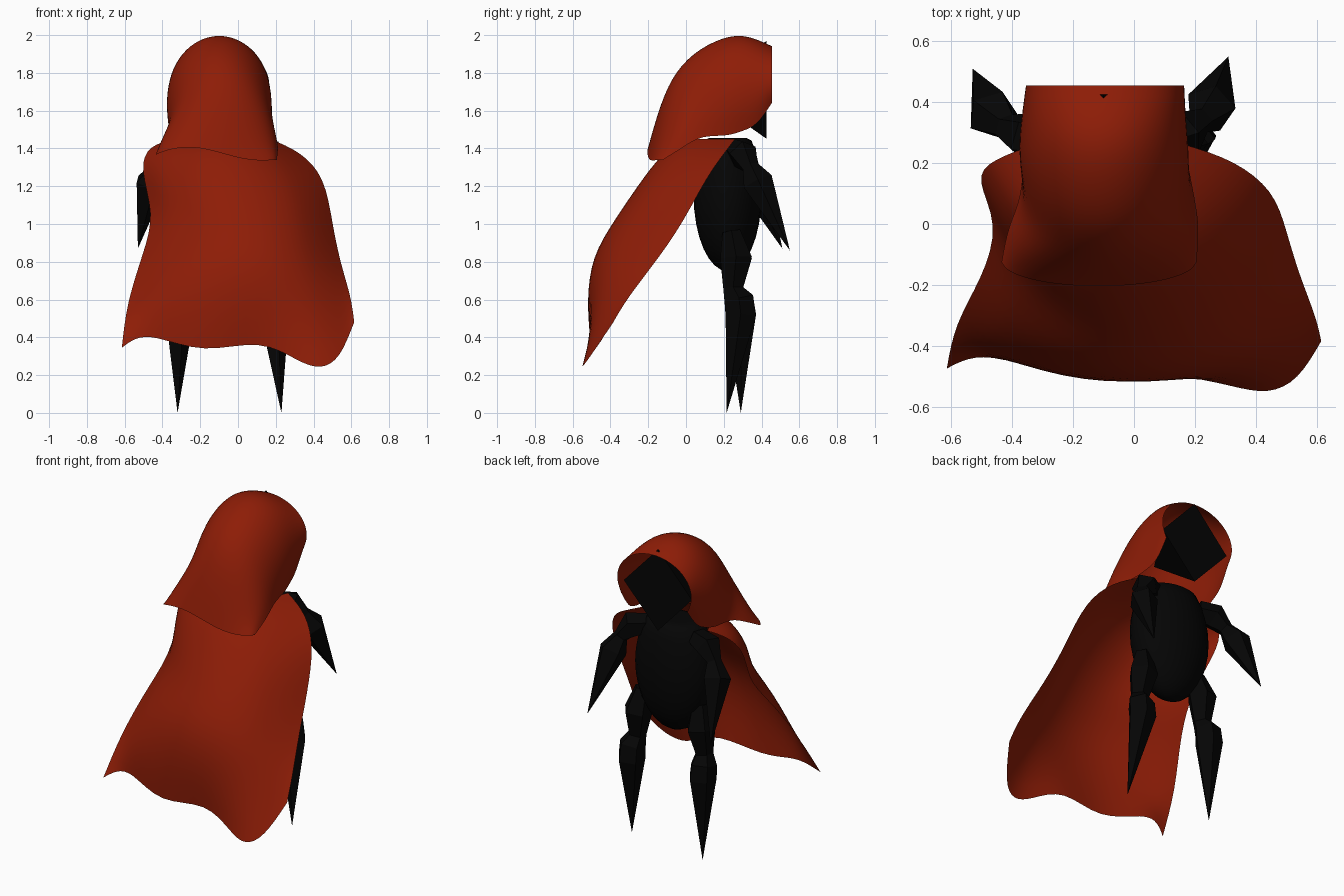
import bpy, bmesh, math
from mathutils import Vector

cube = bpy.data.objects.get("Cube")
if cube:
    bpy.data.objects.remove(cube, do_unlink=True)


def material(name, rgb):
    mat = bpy.data.materials.new(name)
    mat.use_nodes = True
    color = (*rgb, 1)
    mat.diffuse_color = color
    bsdf = mat.node_tree.nodes["Principled BSDF"]
    bsdf.inputs["Base Color"].default_value = color
    bsdf.inputs["Roughness"].default_value = 0.9
    return mat


RED = material("rust red cloth", (0.27, 0.012, 0.002))
BLACK = material("black", (0.0015, 0.0015, 0.0015))


def finish(name, bm, mat, smooth):
    mesh = bpy.data.meshes.new(name)
    for face in bm.faces:
        face.smooth = smooth
    bm.to_mesh(mesh)
    bm.free()
    mesh.materials.append(mat)
    obj = bpy.data.objects.new(name, mesh)
    bpy.context.collection.objects.link(obj)
    return obj


def cloth(name, rows):
    """Smooth sheet through rows of points."""
    bm = bmesh.new()
    grid = [[bm.verts.new(p) for p in row] for row in rows]
    for a, b in zip(grid, grid[1:]):
        for i in range(len(a) - 1):
            bm.faces.new((a[i], b[i], b[i + 1], a[i + 1]))
    obj = finish(name, bm, RED, True)
    sub = obj.modifiers.new("soft folds", "SUBSURF")
    sub.levels = sub.render_levels = 2
    sub.boundary_smooth = "PRESERVE_CORNERS"


def limb(name, joints, sides=5):
    """Faceted limb: rings of given radius along joints, ending in a spike."""
    bm = bmesh.new()
    points = [Vector(p) for p, r in joints]
    rings = []
    for i, (p, r) in enumerate(joints[:-1]):
        axis = (points[i + 1] - points[max(i - 1, 0)]).normalized()
        side = axis.cross(Vector((0, 1, 0))).normalized()
        other = axis.cross(side)
        ring = []
        for k in range(sides):
            a = math.tau * k / sides
            ring.append(bm.verts.new(points[i] + r * (math.cos(a) * side + math.sin(a) * other)))
        rings.append(ring)
    tip = bm.verts.new(points[-1])
    bm.faces.new(rings[0])
    for k in range(sides):
        n = (k + 1) % sides
        for a, b in zip(rings, rings[1:]):
            bm.faces.new((a[k], a[n], b[n], b[k]))
        bm.faces.new((rings[-1][k], rings[-1][n], tip))
    bmesh.ops.recalc_face_normals(bm, faces=bm.faces)
    finish(name, bm, BLACK, False)


# Cape: each row runs from one edge through the middle to the other edge
edges = [
    ((-.33, .26, 1.45), (-.01, 1.45), (.17, .26, 1.45)),
    ((-.47, .21, 1.42), (-.13, 1.39), (.33, .21, 1.385)),
    ((-.525, .15, 1.3), (-.27, 1.2), (.46, .11, 1.25)),
    ((-.44, 0, 1.05), (-.4, 1.01), (.5, -.02, 1)),
    ((-.5, -.18, .85), (-.51, .83), (.54, -.16, .8)),
    ((-.59, -.33, .58), (-.535, .6), (.6, -.31, .61)),
]
hem = [(-.615, -.475, .345), (-.55, -.44, .395), (-.45, -.43, .415),
       (-.18, -.525, .31), (.12, -.485, .395), (.33, -.535, .265),
       (.44, -.56, .23), (.54, -.515, .285), (.615, -.385, .48)]
cape_rows = []
for left, mid, right in edges:
    row = []
    for h in hem:
        u = (h[0] - hem[0][0]) / (hem[-1][0] - hem[0][0])
        p = Vector(left).lerp(Vector(right), u)
        bulge = 1 - abs(2 * u - 1) ** 2.6
        p.y += (mid[0] - (left[1] + right[1]) / 2) * bulge
        p.z += (mid[1] - (left[2] + right[2]) / 2) * bulge
        row.append(p)
    cape_rows.append(row)
cloth("cape", cape_rows + [hem])

# Hood: arched ribs fanning from the face opening to a wavy nape hem
ribs = [  # crown y, z; widest y, z; centre x; half width; inward tuck; wave
    (.455, 1.945, .455, 1.74, -.095, .265, .5, 0),
    (.3, 2.02, .35, 1.68, -.1, .275, .5, 0),
    (.15, 1.98, .25, 1.64, -.1, .285, .45, 0),
    (.0, 1.885, .17, 1.56, -.095, .28, .3, 0),
    (-.1, 1.74, .08, 1.47, -.085, .285, 0, 0),
    (-.165, 1.54, -.01, 1.42, -.1, .315, 0, .02),
    (-.205, 1.375, -.125, 1.36, -.115, .32, 0, .035),
]
hood_rows = []
for cy, cz, wy, wz, cx, w, tuck, wave in ribs:
    row = []
    for i in range(13):
        a = math.pi + tuck - (math.pi + 2 * tuck) * i / 12
        s = math.sin(a)
        x = cx + w * math.cos(a)
        ripple = wave * math.cos(math.tau * (x + .27) / .74)
        row.append((x, wy + (cy - wy) * s, wz + (cz - wz) * s + ripple))
    hood_rows.append(row)
cloth("hood", hood_rows)

# Head: four-sided pyramid with its flat base as the face
bm = bmesh.new()
face = [bm.verts.new((-.1 + .24 * x, .425, 1.71 + .258 * z))
        for x, z in ((0, 1), (1, 0), (0, -1), (-1, 0))]
back = bm.verts.new((-.1, .06, 1.71))
bm.faces.new(face)
for k in range(4):
    bm.faces.new((face[k], face[k - 1], back))
bmesh.ops.recalc_face_normals(bm, faces=bm.faces)
finish("head", bm, BLACK, False)

# Body: egg with a flattened top
bm = bmesh.new()
bmesh.ops.create_uvsphere(bm, u_segments=24, v_segments=16, radius=1)
for v in bm.verts:
    v.co = (-.08 + .255 * v.co.x, .22 + .18 * v.co.y, min(1.155 + .405 * v.co.z, 1.455))
finish("body", bm, BLACK, True)

# Arms
limb("left_arm", [((.08, .26, 1.39), .06), ((.17, .3, 1.37), .08),
                  ((.22, .34, 1.3), .045), ((.25, .38, 1.22), .085),
                  ((.31, .55, .86), 0)])
limb("right_arm", [((-.26, .26, 1.39), .06), ((-.36, .29, 1.37), .08),
                   ((-.42, .32, 1.3), .045), ((-.465, .36, 1.22), .085),
                   ((-.53, .51, .87), 0)])

# Legs
for name, side, foot in (("left_leg", 1, (.23, .215, 0)), ("right_leg", -1, (-.32, .29, 0))):
    path = [(.2, .24, .96, .05), (.22, .265, .82, .088), (.235, .25, .66, .055),
            (.25, .28, .6, .082), (.25, .29, .52, .085)]
    joints = [((-.065 + side * x, y, z), r) for x, y, z, r in path]
    limb(name, joints + [(foot, 0)])
